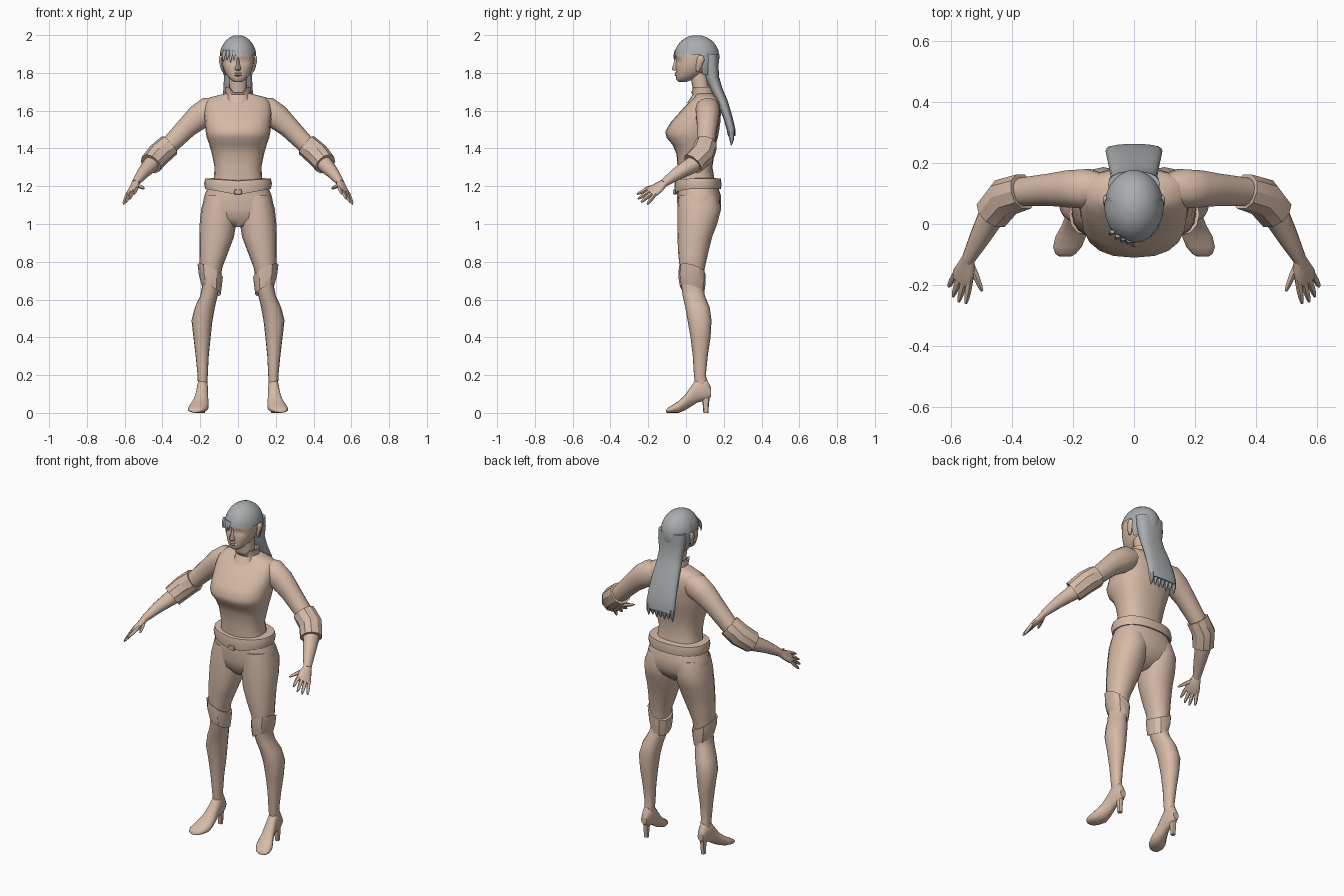
import bpy, bmesh, math
from mathutils import Vector as V

def material(name, rgb):
    m = bpy.data.materials.new(name)
    m.diffuse_color = (*rgb, 1)
    return m

SKIN = material("warm beige", (0.67, 0.49, 0.385))
HAIR = material("grey", (0.40, 0.42, 0.43))

def finish(name, bm, mat, mirror=False, angle=45):
    bmesh.ops.recalc_face_normals(bm, faces=bm.faces)
    me = bpy.data.meshes.new(name)
    bm.to_mesh(me)
    bm.free()
    me.materials.append(mat)
    ob = bpy.data.objects.new(name, me)
    bpy.context.collection.objects.link(ob)
    if mirror:
        ob.modifiers.new("Mirror", 'MIRROR').use_mirror_merge = False
    bpy.ops.object.select_all(action='DESELECT')
    ob.select_set(True)
    bpy.context.view_layer.objects.active = ob
    bpy.ops.object.shade_smooth_by_angle(angle=math.radians(angle))
    return ob

def loft(name, rings, mat=SKIN, n=16, power=2.2, mirror=False, shape=None, caps=True, angle=45):
    """Skin rounded rings (centre, half-axis u, half-axis v); shape moves each point."""
    bm, rows = bmesh.new(), []
    for c, u, v in rings:
        row = []
        for k in range(n):
            a = 2 * math.pi * k / n
            s, t = math.sin(a), math.cos(a)
            p = c + u * math.copysign(abs(s) ** (2 / power), s) + v * math.copysign(abs(t) ** (2 / power), t)
            row.append(bm.verts.new(shape(p) if shape else p))
        rows.append(row)
    for r, q in zip(rows, rows[1:]):
        for k in range(n):
            bm.faces.new((r[k], r[(k + 1) % n], q[(k + 1) % n], q[k]))
    if caps:
        bm.faces.new(rows[0])
        bm.faces.new(rows[-1])
    return finish(name, bm, mat, mirror, angle)

def level(rows):      # horizontal rings: z, x0, x1, y0, y1
    return [(V(((a + b) / 2, (c + d) / 2, z)), V(((b - a) / 2, 0, 0)), V((0, (d - c) / 2, 0)))
            for z, a, b, c, d in rows]

def centred(rows):    # horizontal rings: z, half width, y0, y1
    return level([(z, -w, w, c, d) for z, w, c, d in rows])

def upright(rows):    # rings facing forward: y, x0, x1, z0, z1
    return [(V(((a + b) / 2, y, (c + d) / 2)), V(((b - a) / 2, 0, 0)), V((0, 0, (d - c) / 2)))
            for y, a, b, c, d in rows]

def path(rows, hint=(0, 1, 0)):    # rings across a path: x, y, z, width along hint, thickness
    pts, out = [V(r[:3]) for r in rows], []
    for i, r in enumerate(rows):
        t = (pts[min(i + 1, len(pts) - 1)] - pts[max(i - 1, 0)]).normalized()
        h = V(hint)
        u = (h - t * h.dot(t)).normalized()
        out.append((pts[i], u * r[3], t.cross(u) * r[4]))
    return out

# Torso, with the bust bulging forward
loft("torso", centred([
    (1.17, .145, -.04, .16), (1.24, .128, -.04, .15), (1.30, .124, -.045, .14), (1.37, .138, -.05, .15),
    (1.42, .152, -.072, .158), (1.455, .165, -.102, .168), (1.49, .172, -.110, .175), (1.54, .175, -.08, .182),
    (1.59, .18, -.035, .185), (1.64, .175, .01, .18), (1.67, .15, .045, .165), (1.69, .07, .05, .145)]),
    n=20, power=2.5)

# Neck and its open collar
loft("neck", centred([(1.66, .055, .04, .14), (1.72, .047, .035, .12), (1.80, .05, .02, .12)]))
loft("collar", centred([(1.64, .072, .005, .155), (1.685, .066, .035, .15), (1.725, .07, .025, .14),
                        (1.725, .06, .035, .13), (1.68, .05, .05, .13)]), caps=False,
     shape=lambda p: V((p.x, p.y, p.z - (.025 if p.y < .06 and abs(p.x) < .03 and p.z > 1.7 else 0))))

# Hips and legs
loft("hips", centred([(1.21, .155, -.045, .165), (1.15, .178, -.048, .185), (1.08, .193, -.045, .185),
                      (1.03, .17, -.035, .155), (.985, .05, .0, .10)]), n=20, power=2.4)
loft("leg", level([
    (1.15, .01, .175, -.04, .17), (1.08, .004, .195, -.045, .186), (1.0, .010, .203, -.045, .165),
    (.93, .022, .204, -.045, .138), (.85, .052, .203, -.042, .118), (.77, .083, .203, -.034, .10),
    (.68, .097, .188, -.026, .09), (.62, .108, .20, -.018, .10), (.56, .122, .228, -.004, .125),
    (.49, .135, .246, .008, .135), (.40, .145, .236, .024, .13), (.30, .155, .224, .036, .115),
    (.20, .160, .214, .042, .105), (.13, .162, .212, .05, .12)]), mirror=True)

# Slanted knee cuffs, lower on the inside
loft("knee_cuff", level([(.685, .098, .190, -.022, .09), (.655, .092, .192, -.032, .096), (.70, .086, .207, -.040, .103),
                         (.755, .080, .214, -.038, .104), (.755, .090, .204, -.028, .094), (.70, .1, .19, -.02, .08)]),
     n=12, mirror=True, caps=False, angle=30,
     shape=lambda p: V((p.x, p.y, p.z + (p.x - .15) * .5 - (p.y - .03) * .28)))

# High-heeled feet
loft("foot", upright([
    (.132, .170, .206, .085, .135), (.11, .160, .214, .065, .18), (.06, .158, .218, .055, .185),
    (.03, .158, .224, .035, .145), (-.005, .156, .238, .014, .095), (-.04, .156, .258, .0, .062),
    (-.075, .170, .266, .0, .04), (-.098, .190, .258, .0, .026), (-.106, .205, .245, .003, .014)]),
    n=14, mirror=True)
loft("heel", level([(.11, .168, .208, .075, .128), (.05, .174, .204, .088, .122), (0, .176, .202, .092, .118)]),
     n=8, mirror=True)

# Belt, dipping to a point at the front
def dip(p):
    d = max(0, 1 - abs(p.x) / .17) if p.y < .03 else 0
    return V((p.x, p.y, p.z - d * (.03 if p.z < 1.215 else .012)))
loft("belt", centred([(1.19, .16, -.045, .17), (1.185, .174, -.058, .185), (1.215, .180, -.062, .188),
                      (1.24, .174, -.058, .184), (1.243, .13, -.04, .15)]),
     n=24, power=2.3, caps=False, shape=dip, angle=35)
loft("buckle", upright([(-.055, -.022, .022, 1.155, 1.185), (-.068, -.018, .018, 1.158, 1.182)]), n=8, power=4)

# Arms and elbow cuffs
loft("arm", path([
    (.10, .115, 1.625, .05, .045), (.15, .115, 1.602, .066, .074), (.21, .115, 1.565, .062, .068),
    (.27, .112, 1.512, .054, .056), (.36, .105, 1.42, .048, .048), (.42, .09, 1.365, .046, .046),
    (.465, .03, 1.31, .044, .042), (.505, -.045, 1.268, .034, .032), (.545, -.12, 1.215, .022, .019)]),
    n=14, mirror=True)
loft("elbow_cuff", path([
    (.365, .105, 1.415, .045, .045), (.362, .106, 1.418, .060, .062), (.42, .088, 1.368, .064, .064),
    (.462, .035, 1.318, .060, .060), (.457, .04, 1.324, .044, .044)]) , n=10, mirror=True, angle=30)

# Hands: a flat palm, four fingers and a thumb
ACROSS = (.75, .3, -.58)
loft("palm", path([(.542, -.113, 1.22, .022, .018), (.548, -.14, 1.198, .034, .018),
                   (.560, -.172, 1.176, .043, .016), (.566, -.19, 1.164, .038, .011)], ACROSS), n=12, mirror=True)
for name, a, b in (("index_finger", (.537, -.186, 1.192), (.55, -.26, 1.158)),
                   ("middle_finger", (.556, -.188, 1.176), (.573, -.255, 1.132)),
                   ("ring_finger", (.573, -.182, 1.162), (.592, -.238, 1.115)),
                   ("little_finger", (.588, -.170, 1.150), (.606, -.205, 1.104)),
                   ("thumb", (.532, -.135, 1.205), (.497, -.22, 1.188))):
    a, b = V(a), V(b)
    rows = [(*a.lerp(b, t), r, r) for t, r in ((-.2, .010), (.4, .0105), (.8, .008), (1, .004))]
    loft(name, path(rows, ACROSS), n=8, mirror=True)

# Head with eye hollows
def hollow(p):
    d = math.exp(-((abs(p.x) - .036) / .016) ** 2 - ((p.z - 1.863) / .014) ** 2) if p.y < 0 else 0
    return V((p.x, p.y + .010 * d, p.z))
loft("head", centred([
    (1.752, .020, -.04, .0), (1.766, .042, -.052, .04), (1.785, .058, -.053, .075), (1.81, .072, -.054, .11),
    (1.835, .081, -.055, .13), (1.85, .084, -.054, .14), (1.863, .086, -.052, .145), (1.878, .087, -.055, .15),
    (1.90, .088, -.057, .16), (1.94, .078, -.045, .155), (1.975, .05, -.01, .12)]),
    n=28, power=2.2, shape=hollow)
loft("nose", centred([(1.812, .014, -.066, -.03), (1.82, .017, -.076, -.03), (1.85, .009, -.066, -.03),
                      (1.885, .006, -.056, -.03)]), n=8)
loft("lips", centred([(1.782, .012, -.054, -.03), (1.788, .024, -.061, -.02), (1.793, .026, -.056, -.02),
                      (1.798, .022, -.061, -.02), (1.804, .010, -.055, -.03)]), n=12)
loft("ear", level([(1.808, .076, .086, .055, .07), (1.83, .078, .094, .052, .082), (1.865, .08, .102, .056, .097),
                   (1.885, .08, .102, .062, .096), (1.893, .082, .094, .07, .088)]), n=10, mirror=True)

# Hair cap: dome whose lower edge follows fringe, ears and nape
bm, rows, N = bmesh.new(), [], 40
for i in range(10):
    row = []
    for k in range(N):
        a = 2 * math.pi * k / N
        y = -math.cos(a)
        low = (1.908 if k % 2 else 1.886) if y < -.35 else 1.895 if y < .3 else 1.79
        f = math.sin(i / 9 * math.pi / 2)
        z = low + (1.999 - low) * f
        h = (z - 1.885) / .115
        r = math.sqrt(max(.0004, 1 - h * h)) if h > 0 else 1 - .25 * h * h
        row.append(bm.verts.new((.097 * r * math.sin(a), .057 + .12 * r * y, z)))
    rows.append(row)
for r, q in zip(rows, rows[1:]):
    for k in range(N):
        bm.faces.new((r[k], r[(k + 1) % N], q[(k + 1) % N], q[k]))
bm.faces.new(rows[-1])
finish("hair_cap", bm, HAIR)

# Long hair down the back, ending in pointed strands
loft("long_hair", centred([
    (1.90, .085, .08, .172), (1.84, .084, .095, .172), (1.78, .074, .10, .175), (1.72, .077, .125, .192),
    (1.65, .083, .16, .222), (1.56, .090, .198, .248), (1.50, .093, .215, .262), (1.465, .088, .222, .262)]),
    HAIR, n=20, power=2.5)
for k in range(7):
    x = (k - 3) * .026
    loft("hair_tip", path([(x, .238, 1.49, .013, .018), (x, .242, 1.45, .012, .013),
                           (x * 1.02, .24, 1.415 + .008 * (k % 2), .002, .002)], (1, 0, 0)), HAIR, n=6)
# Loose strands over one side of the face
for x, z in ((-.075, 1.858), (-.056, 1.868), (-.038, 1.852), (-.02, 1.865)):
    y = -.062 + 5.5 * x * x
    loft("fringe_strand", path([(x + .004, y + .006, 1.92, .009, .006), (x, y - .002, 1.893, .009, .005),
                                (x - .003, y - .002, z, .002, .002)], (1, 0, 0)), HAIR, n=6)
